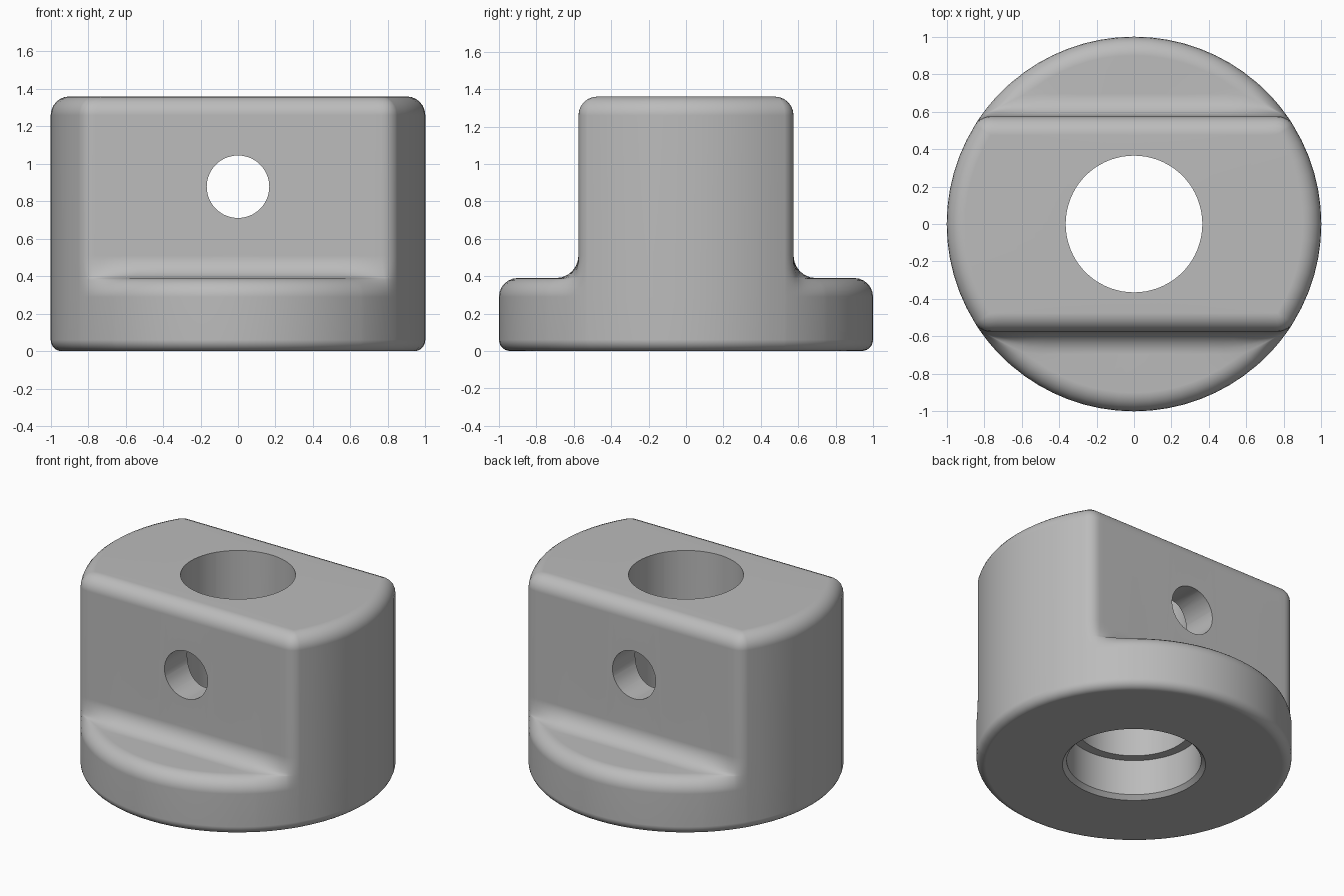
import bpy
import bmesh
from math import sin, cos, pi, atan2, sqrt, radians

cube = bpy.data.objects.get("Cube")
if cube:
    bpy.data.objects.remove(cube, do_unlink=True)

# Main dimensions
HEIGHT, STEP, HALF = 1.36, 0.39, 0.575      # overall, base step, half slab width
ROUND, COVE, FOOT = 0.10, 0.12, 0.06        # convex, concave and bottom fillets
BORE, SEAT, SEAT_TOP = 0.365, 0.427, 0.276  # through bore and counterbore
CHAMFER = 0.027
STEPS = 6
CY = HALF - ROUND                           # centre of the slab corner fillet
CX = sqrt((1 - ROUND) ** 2 - CY ** 2)
PHIS = [i / STEPS * pi / 2 for i in range(STEPS + 1)]


def slab_radius(a, inset):
    """Radius of the flat-sided disc with rounded corners at angle a."""
    if a <= atan2(CY, CX):
        return 1 - inset
    if a >= atan2(HALF - inset, CX):
        return (HALF - inset) / sin(a)
    along = CX * cos(a) + CY * sin(a)
    rho = ROUND - inset
    return along + sqrt(max(0, rho ** 2 - CX ** 2 - CY ** 2 + along ** 2))


def column(a):
    """Closed (radius, height) profile at first-quadrant angle a."""
    s = slab_radius(a, 0)
    depth = 1 - s
    convex, cove = ROUND, COVE / max(sin(a), HALF)
    k = min(1, depth / (convex + cove))
    convex, cove = convex * k, cove * k
    pts = [(1 - FOOT + FOOT * sin(p), FOOT - FOOT * cos(p)) for p in PHIS]
    # base shoulder and cove, fading out where the slab meets the round side
    low = STEP - ROUND
    ledge = [(1 - convex + convex * cos(p), low + ROUND * sin(p)) for p in PHIS]
    ledge += [(s + cove - cove * sin(p), STEP + COVE - COVE * cos(p)) for p in PHIS]
    for r, z in ledge:
        f = (z - low) / (ROUND + COVE)
        soft = 1 - depth * f * f * (3 - 2 * f)
        pts.append((k * r + (1 - k) * soft, z))
    # top fillet
    for p in PHIS:
        pts.append((slab_radius(a, ROUND * (1 - cos(p))),
                    HEIGHT - ROUND + ROUND * sin(p)))
    # bore, counterbore and its chamfer
    pts += [(BORE, HEIGHT), (BORE, SEAT_TOP), (SEAT, SEAT_TOP),
            (SEAT, CHAMFER), (SEAT + CHAMFER, 0)]
    return pts


def span(start, end, n):
    return [start + (end - start) * i / n for i in range(n)]


# Column angles, denser round the slab corners
a1, a2, a3 = atan2(CY, CX), atan2(HALF, CX), radians(49)
quarter = span(0, a1, 6) + span(a1, a2, 6) + span(a2, a3, 8) + span(a3, pi / 2, 8)
half = quarter + [pi / 2] + [pi - a for a in reversed(quarter[1:])]
turn = half + [a + pi for a in half]

# Loft the columns into one closed body
bm = bmesh.new()
rings = []
for a in turn:
    first = atan2(abs(sin(a)), abs(cos(a)))
    rings.append([bm.verts.new((r * cos(a), r * sin(a), z)) for r, z in column(first)])
for i, ring in enumerate(rings):
    after = rings[(i + 1) % len(rings)]
    n = len(ring)
    for j in range(n):
        k = (j + 1) % n
        bm.faces.new((ring[j], after[j], after[k], ring[k]))
bmesh.ops.remove_doubles(bm, verts=bm.verts, dist=0.0001)
bmesh.ops.recalc_face_normals(bm, faces=bm.faces)
mesh = bpy.data.meshes.new("clamp_body")
bm.to_mesh(mesh)
bm.free()
body = bpy.data.objects.new("clamp_body", mesh)
bpy.context.collection.objects.link(body)

grey = bpy.data.materials.new("plain_grey")
grey.use_nodes = True
grey.diffuse_color = (0.5, 0.5, 0.5, 1)
grey.node_tree.nodes["Principled BSDF"].inputs["Base Color"].default_value = (0.5, 0.5, 0.5, 1)
mesh.materials.append(grey)

# Cross pin hole through both flat walls
bpy.ops.mesh.primitive_cylinder_add(vertices=40, radius=0.167, depth=3,
                                    location=(0, 0, 0.878), rotation=(pi / 2, 0, 0))
cutter = bpy.context.object
cutter.name = "pin_hole_cutter"
cutter.hide_render = True
cutter.data.materials.append(grey)
cut = body.modifiers.new("pin_hole", 'BOOLEAN')
cut.operation = 'DIFFERENCE'
cut.solver = 'EXACT'
cut.object = cutter

bpy.ops.object.select_all(action='DESELECT')
body.select_set(True)
bpy.context.view_layer.objects.active = body
bpy.ops.object.modifier_apply(modifier=cut.name)
bpy.data.objects.remove(cutter, do_unlink=True)

# Smooth fillets with crisp hole edges and clean flats
bpy.ops.object.shade_smooth_by_angle(angle=radians(38))
weighted = body.modifiers.new("clean_flats", 'WEIGHTED_NORMAL')
weighted.keep_sharp = True
